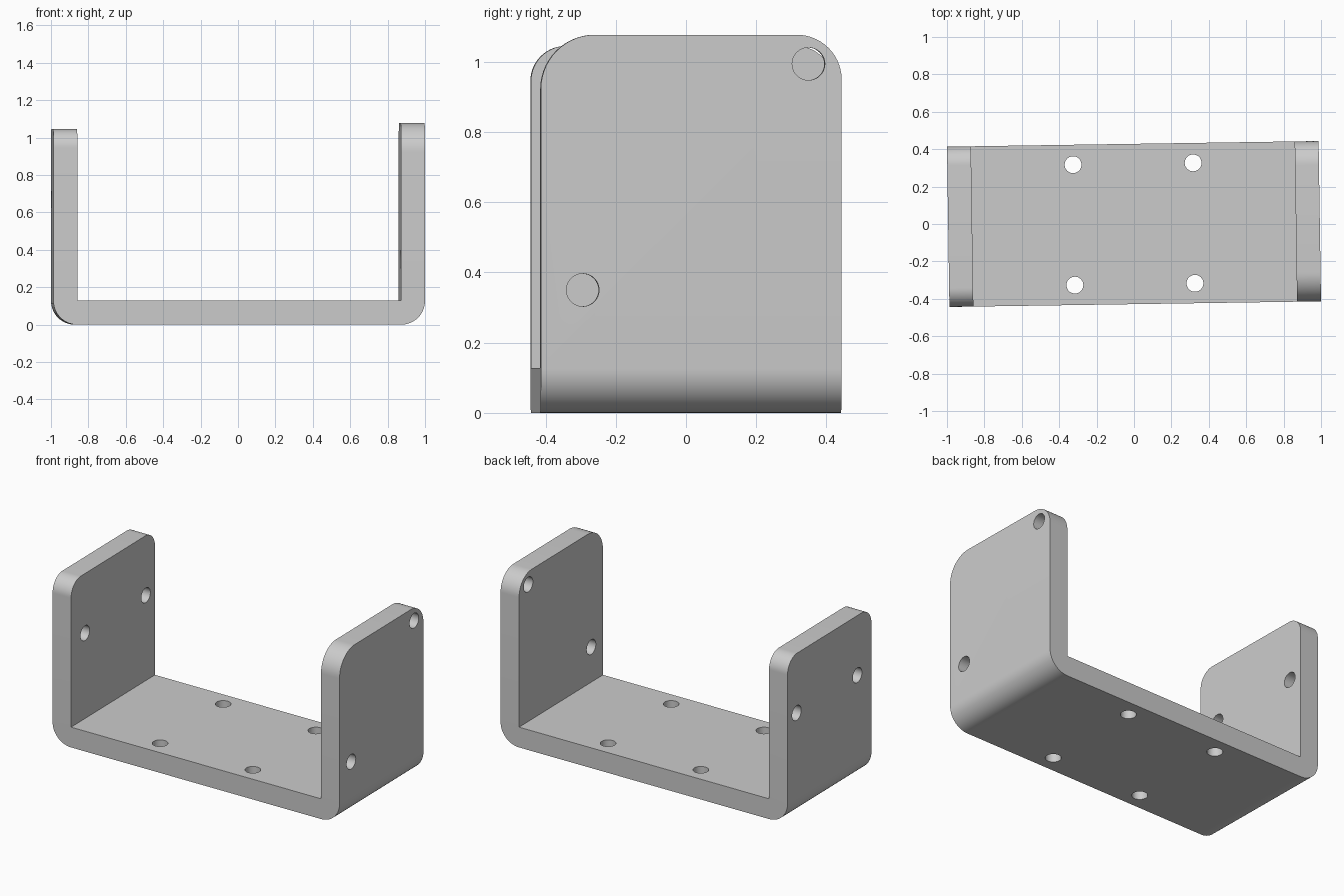
import bpy, bmesh, math
from mathutils import Vector

if "Cube" in bpy.data.objects:
    bpy.data.objects.remove(bpy.data.objects["Cube"], do_unlink=True)

L, D, T = 0.9935, 0.4285, 0.128     # half length, half depth, sheet thickness
H_LEFT, H_RIGHT = 1.077, 1.045      # wall heights on +x and -x
YAW = 0.0151                        # slight turn about z

steel = bpy.data.materials.new("grey_metal")
steel.use_nodes = True
grey = (0.6, 0.6, 0.6, 1)
steel.diffuse_color = grey
steel.node_tree.nodes["Principled BSDF"].inputs["Base Color"].default_value = grey

# U-shaped profile extruded front to back
profile = [(-L, 0), (L, 0), (L, H_LEFT), (L - T, H_LEFT), (L - T, T),
           (T - L, T), (T - L, H_RIGHT), (-L, H_RIGHT)]
bm = bmesh.new()
face = bm.faces.new([bm.verts.new((x, -D, z)) for x, z in profile])
ext = bmesh.ops.extrude_face_region(bm, geom=[face])
bmesh.ops.translate(bm, vec=(0, 2 * D, 0),
                    verts=[v for v in ext["geom"] if isinstance(v, bmesh.types.BMVert)])
bmesh.ops.recalc_face_normals(bm, faces=bm.faces)


def round_edge(axis, test, radius):
    """Round the straight edges along an axis whose midpoint passes the test."""
    edges = []
    for e in bm.edges:
        d = (e.verts[1].co - e.verts[0].co).normalized()
        mid = (e.verts[0].co + e.verts[1].co) / 2
        if abs(d[axis]) > 0.99 and test(mid):
            edges.append(e)
    bmesh.ops.bevel(bm, geom=edges, offset=radius, offset_type='OFFSET',
                    segments=14, profile=0.5, affect='EDGES')


# Rounded top corners of the walls, then the two outer bends
round_edge(0, lambda m: m.z > 0.9 and m.x > 0 and m.y < 0, 0.155)
round_edge(0, lambda m: m.z > 0.9 and m.x > 0 and m.y > 0, 0.128)
round_edge(0, lambda m: m.z > 0.9 and m.x < 0, 0.10)
round_edge(1, lambda m: m.z < 0.01, T - 0.001)

mesh = bpy.data.meshes.new("bracket")
bm.to_mesh(mesh)
bm.free()
mesh.materials.append(steel)
bracket = bpy.data.objects.new("bracket", mesh)
bpy.context.collection.objects.link(bracket)
bpy.context.view_layer.objects.active = bracket


def drill(center, axis, radius):
    """Cut a round hole through the sheet."""
    rot = Vector((0, 0, 1)).rotation_difference(Vector(axis)).to_euler()
    bpy.ops.mesh.primitive_cylinder_add(vertices=40, radius=radius, depth=0.4,
                                        location=center, rotation=rot)
    cutter = bpy.context.object
    cutter.name = "hole_cutter"
    cutter.hide_render = True
    mod = bracket.modifiers.new("hole", 'BOOLEAN')
    mod.operation, mod.solver, mod.object = 'DIFFERENCE', 'EXACT', cutter
    bpy.context.view_layer.objects.active = bracket
    bpy.ops.object.modifier_apply(modifier=mod.name)
    bpy.data.objects.remove(cutter, do_unlink=True)


# Floor holes
for sx in (-1, 1):
    for sy in (-1, 1):
        drill((sx * 0.321, sy * 0.322, T / 2), (0, 0, 1), 0.045)
# Wall holes: a diagonal pair on +x, a level pair on -x
for y, z in ((-0.309, 0.35), (0.334, 0.994)):
    drill((L - T / 2, y, z), (1, 0, 0), 0.0465)
for y in (-0.285, 0.335):
    drill((T / 2 - L, y, 0.668), (1, 0, 0), 0.0465)

bpy.ops.object.select_all(action='DESELECT')
bracket.select_set(True)
bpy.context.view_layer.objects.active = bracket
bracket.rotation_euler.z = YAW
bpy.ops.object.shade_smooth_by_angle(angle=math.radians(30))
